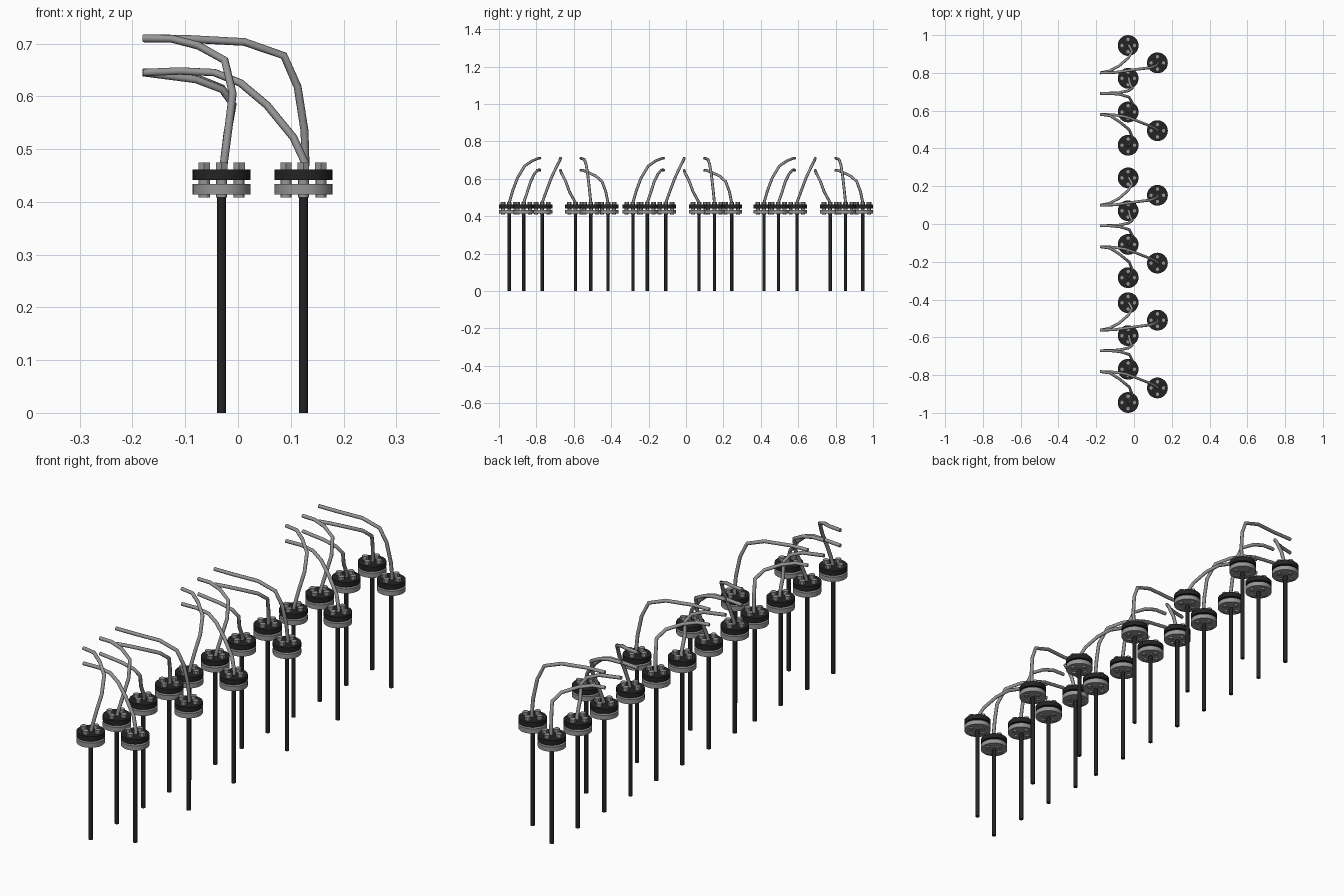
import bpy
from math import cos, sin, pi


def material(name, v):
    m = bpy.data.materials.new(name)
    m.diffuse_color = (v, v, v, 1)
    return m


DARK = material("dark_metal", 0.017)
STEEL = material("grey_steel", 0.3)


def cylinder(name, x, y, z0, z1, r, sides, mat):
    bpy.ops.mesh.primitive_cylinder_add(vertices=sides, radius=r, depth=z1 - z0,
                                        location=(x, y, (z0 + z1) / 2))
    o = bpy.context.object
    o.name = name
    o.data.materials.append(mat)
    if sides > 6:
        bpy.ops.object.shade_smooth_by_angle()
    return o


def pipe(name, points, r=0.0075):
    cu = bpy.data.curves.new(name, "CURVE")
    cu.dimensions = "3D"
    cu.bevel_depth = r
    cu.bevel_resolution = 2
    cu.use_fill_caps = True
    sp = cu.splines.new("POLY")
    sp.points.add(len(points) - 1)
    for p, co in zip(sp.points, points):
        p.co = (*co, 1)
    cu.materials.append(STEEL)
    o = bpy.data.objects.new(name, cu)
    bpy.context.collection.objects.link(o)


# One group: base x, base y, pipe end y, then the path as (x, z, fraction of sideways travel)
BACK, FRONT = -0.031, 0.124
GROUP = [
    (BACK, -0.264, -0.1, [(-0.018, 0.54, 0.12), (-0.01, 0.605, 0.27), (-0.025, 0.668, 0.5),
                          (-0.075, 0.696, 0.75), (-0.125, 0.709, 0.95), (-0.18, 0.71, 1)]),
    (FRONT, -0.187, -0.1, [(0.105, 0.522, 0.2), (0.055, 0.583, 0.42), (0.005, 0.625, 0.65),
                           (-0.045, 0.645, 0.85), (-0.11, 0.648, 0.97), (-0.18, 0.645, 1)]),
    (BACK, -0.088, 0.01, [(-0.018, 0.54, 0.25), (-0.01, 0.605, 0.5), (-0.025, 0.668, 0.8),
                          (-0.075, 0.696, 0.95), (-0.125, 0.709, 1), (-0.18, 0.71, 1)]),
    (BACK, 0.09, 0.01, [(-0.02, 0.53, 0.4), (-0.01, 0.585, 0.65), (-0.03, 0.613, 0.82),
                        (-0.08, 0.632, 0.95), (-0.18, 0.645, 1)]),
    (FRONT, 0.172, 0.119, [(0.126, 0.535, 0.12), (0.113, 0.618, 0.3), (0.087, 0.677, 0.48),
                           (0.012, 0.703, 0.65), (-0.1, 0.709, 0.95), (-0.18, 0.71, 1)]),
    (BACK, 0.264, 0.119, [(-0.02, 0.53, 0.08), (-0.01, 0.585, 0.22), (-0.03, 0.615, 0.45),
                          (-0.08, 0.635, 0.75), (-0.13, 0.645, 0.93), (-0.18, 0.645, 1)]),
]

for cy in (0.681, -0.02, -0.681):
    for x, oy, ey, path in GROUP:
        y = cy + oy
        # Upright rod and the flange pair
        cylinder("rod", x, y, 0, 0.42, 0.0087, 16, DARK)
        cylinder("lower_flange", x, y, 0.414, 0.434, 0.055, 32, STEEL)
        cylinder("upper_flange", x, y, 0.441, 0.461, 0.055, 32, DARK)
        # Four bolts with hexagonal heads
        for k in range(4):
            bx, by = x + 0.033 * cos(k * pi / 2), y + 0.033 * sin(k * pi / 2)
            cylinder("bolt_shank", bx, by, 0.408, 0.465, 0.0105, 12, STEEL)
            cylinder("bolt_head", bx, by, 0.46, 0.475, 0.0125, 6, STEEL)
        # Bent pipe out of the flange
        pipe("bent_pipe", [(x, y, 0.44), (x + 0.004, y, 0.472)] +
             [(px, y + (ey - oy) * f, pz) for px, pz, f in path])
